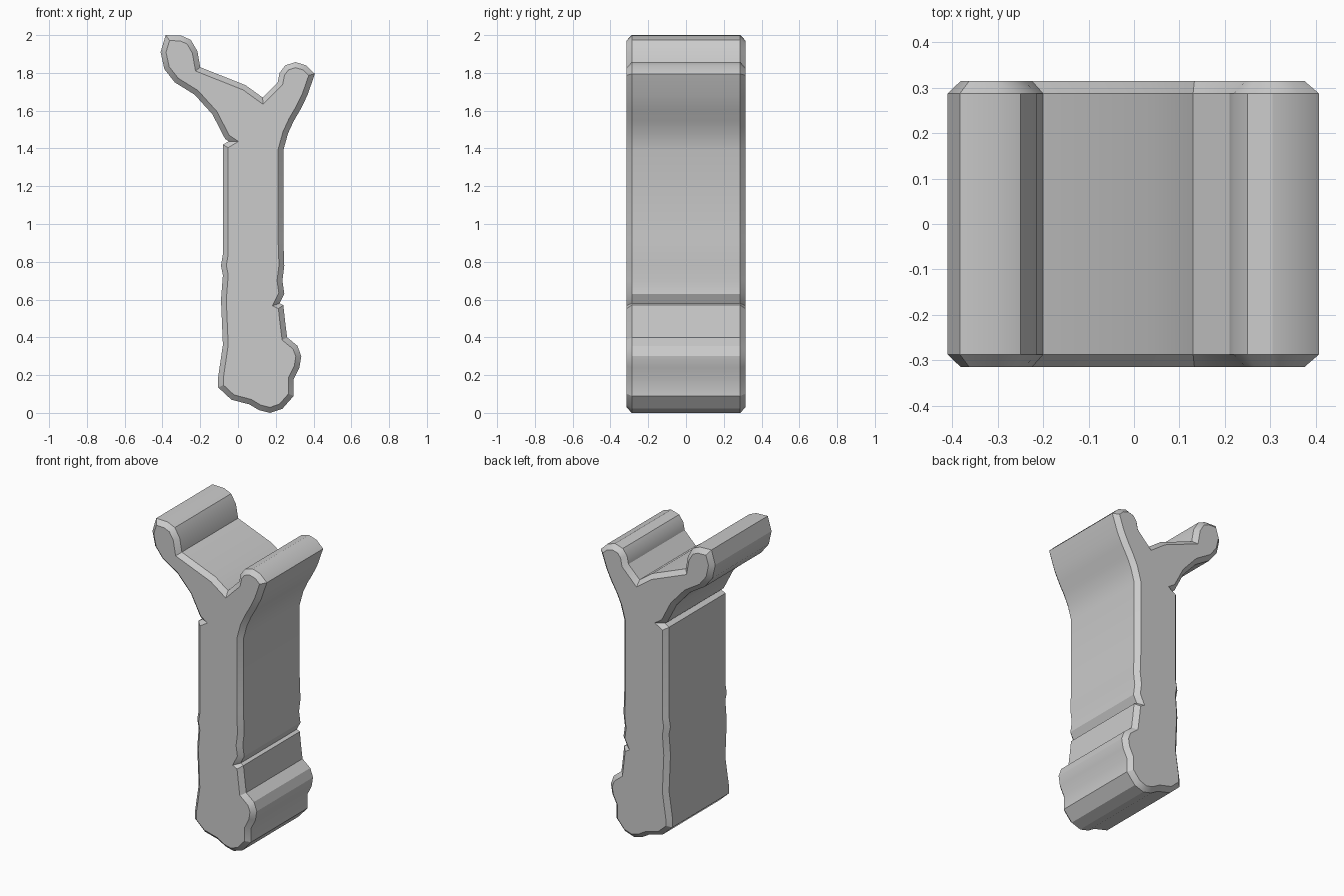
import bpy
import bmesh
from mathutils import Vector

# Remove the default cube only
default_cube = bpy.data.objects.get("Cube")
if default_cube:
    bpy.data.objects.remove(default_cube, do_unlink=True)

HALF_DEPTH = 0.315
BEVEL = 0.028

# Side profile (x, z), running counter-clockwise in the front view
foot_right = [(.17, 0), (.235, .022), (.295, .09), (.295, .18), (.325, .24),
              (.335, .3), (.315, .355), (.26, .4), (.25, .48), (.24, .57)]
stem_right = [(.22, .58), (.245, .63), (.235, .7), (.245, .78), (.24, .92), (.24, 1.39)]
arm_right = [(.265, 1.48), (.295, 1.545), (.33, 1.605), (.367, 1.68), (.407, 1.795),
             (.36, 1.84), (.305, 1.857), (.25, 1.84), (.22, 1.8), (.21, 1.75)]
saddle = [(.13, 1.67), (.04, 1.735), (-.2, 1.83)]
arm_left = [(-.215, 1.915), (-.25, 1.975), (-.3, 1.997), (-.383, 2), (-.41, 1.91),
            (-.39, 1.82), (-.335, 1.75), (-.23, 1.685), (-.135, 1.58), (-.068, 1.45)]
stem_left = [(-.05, 1.438), (-.08, 1.42), (-.08, .84), (-.09, .78), (-.08, .73), (-.09, .6)]
foot_left = [(-.08, .36), (-.105, .19), (-.105, .135), (-.035, .07), (.06, .045), (.11, .015)]
profile = [Vector(point) for point in
           foot_right + stem_right + arm_right + saddle + arm_left + stem_left + foot_left]


def inset_profile(points, distance):
    """Return the outline moved inwards with mitred corners."""
    result = []
    for index, point in enumerate(points):
        before = (point - points[index - 1]).normalized()
        after = (points[(index + 1) % len(points)] - point).normalized()
        normal_before = Vector((-before.y, before.x))
        normal_after = Vector((-after.y, after.x))
        mitre = normal_before + normal_after
        scale = distance / max(1 + normal_before.dot(normal_after), 0.3)
        result.append(point + mitre * scale)
    return result


def add_ring(mesh, points, depth):
    return [mesh.verts.new((point.x, depth, point.y)) for point in points]


def bridge(mesh, first, second):
    for index in range(len(first)):
        following = (index + 1) % len(first)
        mesh.faces.new((first[index], first[following], second[following], second[index]))


# Grey material for the whole body
grey = bpy.data.materials.new("plain grey")
grey.use_nodes = True
colour = (0.6, 0.6, 0.6, 1)
grey.diffuse_color = colour
grey.node_tree.nodes["Principled BSDF"].inputs["Base Color"].default_value = colour

# Extruded body with a chamfer around both end caps
cap_outline = inset_profile(profile, BEVEL)
mesh = bmesh.new()
rings = [add_ring(mesh, cap_outline, -HALF_DEPTH),
         add_ring(mesh, profile, BEVEL - HALF_DEPTH),
         add_ring(mesh, profile, HALF_DEPTH - BEVEL),
         add_ring(mesh, cap_outline, HALF_DEPTH)]
for lower, upper in zip(rings, rings[1:]):
    bridge(mesh, lower, upper)
caps = [mesh.faces.new(rings[0]), mesh.faces.new(list(reversed(rings[-1])))]
bmesh.ops.recalc_face_normals(mesh, faces=mesh.faces[:])
bmesh.ops.triangulate(mesh, faces=caps)

data = bpy.data.meshes.new("forked_post")
mesh.to_mesh(data)
mesh.free()
data.materials.append(grey)
post = bpy.data.objects.new("forked_post", data)
bpy.context.collection.objects.link(post)

# Smooth the curved flanks and keep the chamfer edges sharp
bpy.ops.object.select_all(action="DESELECT")
post.select_set(True)
bpy.context.view_layer.objects.active = post
bpy.ops.object.shade_smooth_by_angle(angle=0.5)
